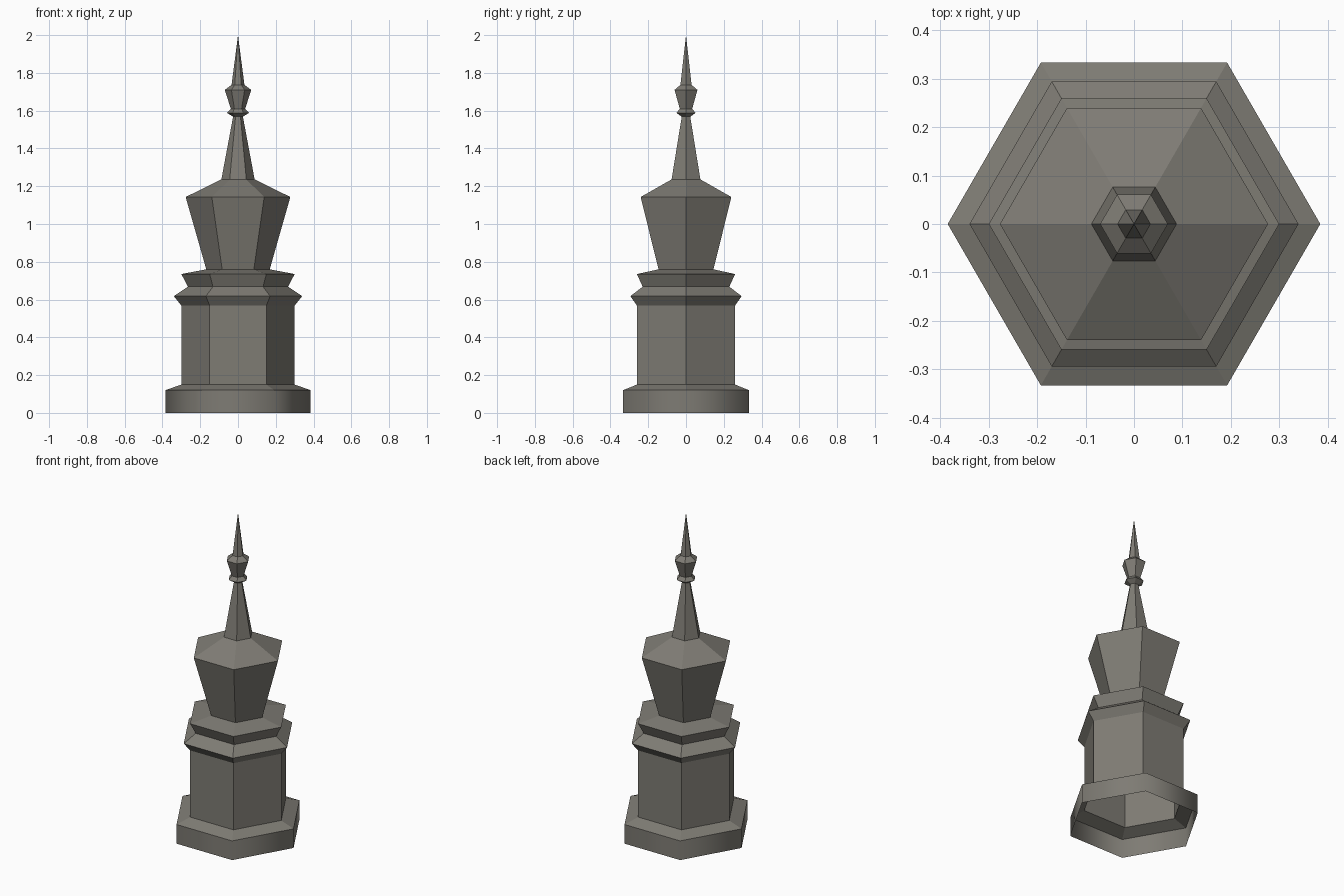
import bpy, bmesh, math

if "Cube" in bpy.data.objects:
    bpy.data.objects.remove(bpy.data.objects["Cube"])

SIDES = 6
stone = bpy.data.materials.new("grey_stone")
stone.diffuse_color = (0.21, 0.20, 0.175, 1)
stone.use_nodes = True
stone.node_tree.nodes["Principled BSDF"].inputs["Base Color"].default_value = stone.diffuse_color


def lathe(name, profile, smooth_rows=()):
    """Revolve (corner radius, height) points as an open six-sided shell."""
    bm = bmesh.new()
    rings = []
    for r, z in profile:
        if r == 0:
            rings.append([bm.verts.new((0, 0, z))] * SIDES)
        else:
            rings.append([bm.verts.new((r * math.cos(math.tau * i / SIDES),
                                        r * math.sin(math.tau * i / SIDES), z))
                          for i in range(SIDES)])
    for row, (a, b) in enumerate(zip(rings, rings[1:])):
        for i in range(SIDES):
            j = (i + 1) % SIDES
            quad = [a[i], a[j], b[j], b[i]]
            f = bm.faces.new(list(dict.fromkeys(quad)))
            f.smooth = row in smooth_rows
    # keep horizontal ledges crisp next to smooth bands
    for e in bm.edges:
        if len({f.smooth for f in e.link_faces}) > 1:
            e.smooth = False
    me = bpy.data.meshes.new(name)
    bm.to_mesh(me)
    bm.free()
    me.materials.append(stone)
    ob = bpy.data.objects.new(name, me)
    bpy.context.collection.objects.link(ob)
    return ob


# plinth with rounded shading on its outer band, open underneath
lathe("plinth", [(0.385, 0), (0.385, 0.12), (0.30, 0.15)], smooth_rows=(0,))
# straight shaft and moulded collar
lathe("shaft_and_collar", [(0.30, 0.15), (0.30, 0.568), (0.34, 0.618),
                           (0.265, 0.668), (0.30, 0.735), (0.168, 0.76)])
# flared lantern body with sloping roof
lathe("lantern", [(0.168, 0.76), (0.277, 1.143), (0.088, 1.236)])
# tapering spire
lathe("spire", [(0.088, 1.236), (0.026, 1.568)])
# finial: small ring, bud and needle tip
lathe("finial", [(0.026, 1.568), (0.058, 1.588), (0.038, 1.61),
                 (0.07, 1.71), (0.034, 1.737), (0, 2.0)])
